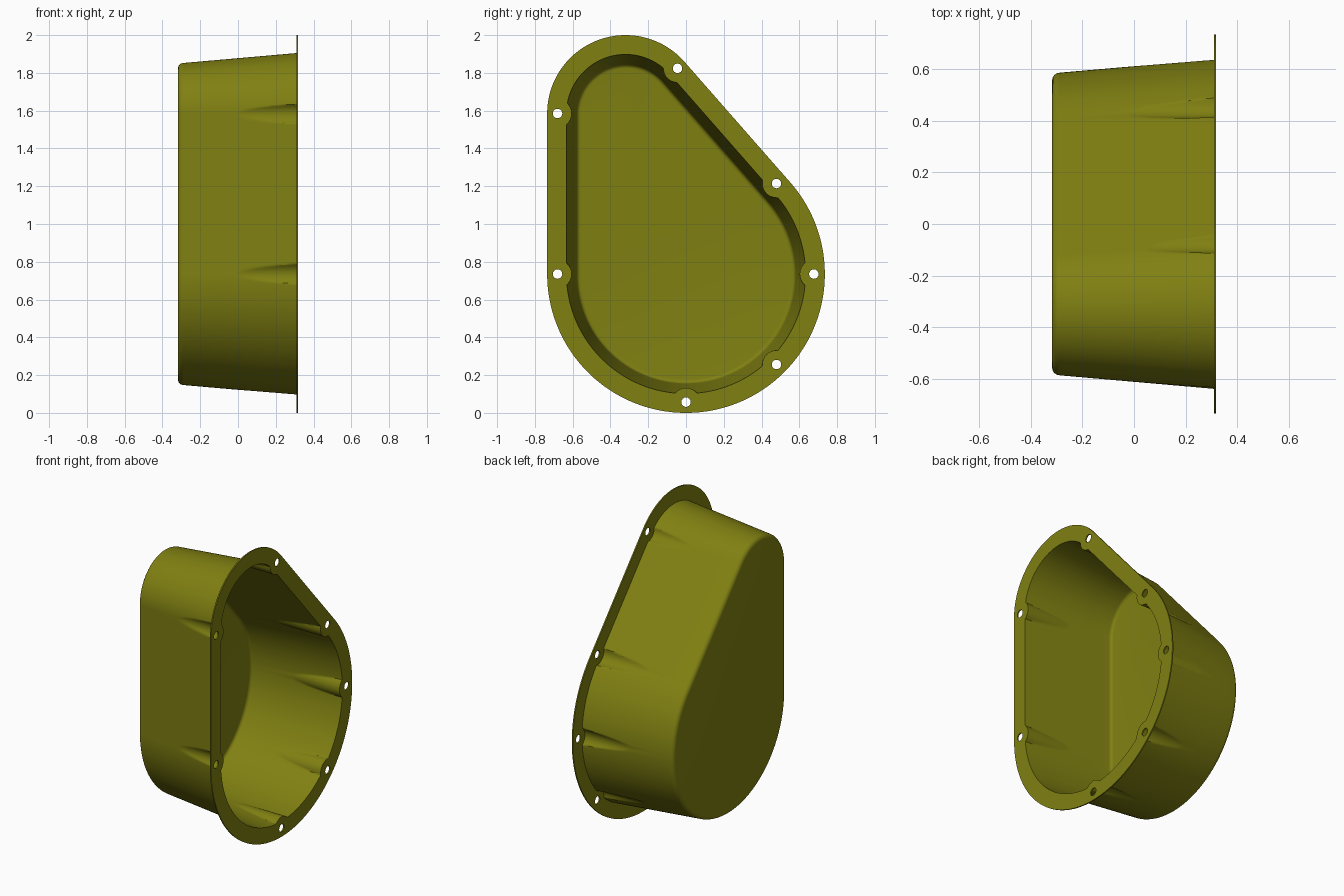
import bpy, bmesh
from math import sin, cos, pi, atan2, sqrt, hypot
from mathutils import Vector, Matrix

if "Cube" in bpy.data.objects:
    bpy.data.objects.remove(bpy.data.objects["Cube"])

# Outline: two circles in the y-z plane joined by tangent lines
BIG, BIG_R = Vector((0, 0.735)), 0.735
SMALL, SMALL_R = Vector((-0.32, 1.585)), 0.415
RIM, BACK, FACE, SHEET = 0.31, -0.318, 0.318, 0.008
BOSS_R, HOLE_R = 0.075, 0.025
HOLES = [(-0.68, 1.585), (-0.68, 0.735), (0, 0.057), (0.479, 0.256),
         (0.677, 0.735), (0.479, 1.214), (-0.045, 1.824)]

olive = bpy.data.materials.new("olive")
olive.use_nodes = True
color = (0.215, 0.215, 0.006, 1)
olive.diffuse_color = color
olive.node_tree.nodes["Principled BSDF"].inputs["Base Color"].default_value = color


def outline(step=0.007):
    """Outer edge points with their outward normals, counter-clockwise."""
    axis = SMALL - BIG
    slant = 2 * atan2(axis.y, axis.x) - pi
    points = []

    def arc(centre, radius, start, end):
        count = int(radius * (end - start) / step)
        for i in range(count + 1):
            a = start + (end - start) * i / count
            n = Vector((cos(a), sin(a)))
            points.append((centre + n * radius, n))

    def line(end, normal):
        start = points[-1][0].copy()
        count = int((end - start).length / step)
        for i in range(1, count):
            points.append((start.lerp(end, i / count), normal))

    n = Vector((cos(slant), sin(slant)))
    arc(BIG, BIG_R, pi, 2 * pi + slant)
    line(SMALL + n * SMALL_R, n)
    arc(SMALL, SMALL_R, slant, pi)
    line(BIG - Vector((BIG_R, 0)), Vector((-1, 0)))
    return points


def inset(point, normal, depth, boss_r):
    """Move a point inward, further where a screw boss bulges into the wall."""
    if boss_r:
        for hole in HOLES:
            to_hole = Vector(hole) - point
            along = -to_hole.dot(normal)
            side2 = to_hole.length_squared - along * along
            if abs(along) < 0.2 and side2 < boss_r ** 2:
                depth = max(depth, along + sqrt(boss_r ** 2 - side2))
    return point - normal * depth


def skin(offset, boss_r, back, fillet, top):
    """Levels (x, depth, boss radius) of one drafted wall from rim to floor."""
    def draft(x):
        return offset + 0.055 * (RIM - x) / (RIM - BACK)
    low = back + fillet
    xs = [top - (top + 0.02) * i / 14 for i in range(15)] + [-0.15, low]
    levels = [(x, draft(x), boss_r) for x in xs]
    for i in range(1, 7):
        a = pi / 2 * i / 6
        levels.append((low - fillet * sin(a), draft(low) + fillet * (1 - cos(a)), boss_r))
    return levels


# Pressed cover: inner skin, flange and outer skin lofted as one closed sheet
inner = skin(0.103, BOSS_R, BACK + SHEET, 0.022, FACE)
outer = skin(0.095, BOSS_R - SHEET, BACK, 0.03, RIM)
levels = inner[::-1] + [(FACE, 0, 0), (RIM, 0, 0)] + outer
edge = outline()
bm = bmesh.new()
rings = []
for x, depth, boss_r in levels:
    ring = []
    for p, n in edge:
        q = inset(p, n, depth, boss_r)
        ring.append(bm.verts.new((x, q.x, q.y)))
    rings.append(ring)
for a, b in zip(rings, rings[1:]):
    for i in range(len(edge)):
        j = (i + 1) % len(edge)
        bm.faces.new((a[i], a[j], b[j], b[i]))
bm.faces.new(rings[0])
bm.faces.new(rings[-1])
bmesh.ops.recalc_face_normals(bm, faces=bm.faces)
mesh = bpy.data.meshes.new("cover")
bm.to_mesh(mesh)
bm.free()
cover = bpy.data.objects.new("cover", mesh)
bpy.context.collection.objects.link(cover)
mesh.materials.append(olive)

# Screw holes through the flange
bm = bmesh.new()
for y, z in HOLES:
    place = Matrix.Translation((RIM, y, z)) @ Matrix.Rotation(pi / 2, 4, 'Y')
    bmesh.ops.create_cone(bm, cap_ends=True, segments=32, radius1=HOLE_R,
                          radius2=HOLE_R, depth=0.06, matrix=place)
cut_mesh = bpy.data.meshes.new("hole_cutter")
bm.to_mesh(cut_mesh)
bm.free()
cut_mesh.materials.append(olive)
cutter = bpy.data.objects.new("hole_cutter", cut_mesh)
cutter.hide_render = True
bpy.context.collection.objects.link(cutter)

bpy.ops.object.select_all(action='DESELECT')
cover.select_set(True)
bpy.context.view_layer.objects.active = cover
cut = cover.modifiers.new("screw_holes", 'BOOLEAN')
cut.operation = 'DIFFERENCE'
cut.solver = 'EXACT'
cut.object = cutter
bpy.ops.object.modifier_apply(modifier=cut.name)
bpy.data.objects.remove(cutter)
bpy.ops.object.shade_smooth_by_angle(angle=pi / 6)
